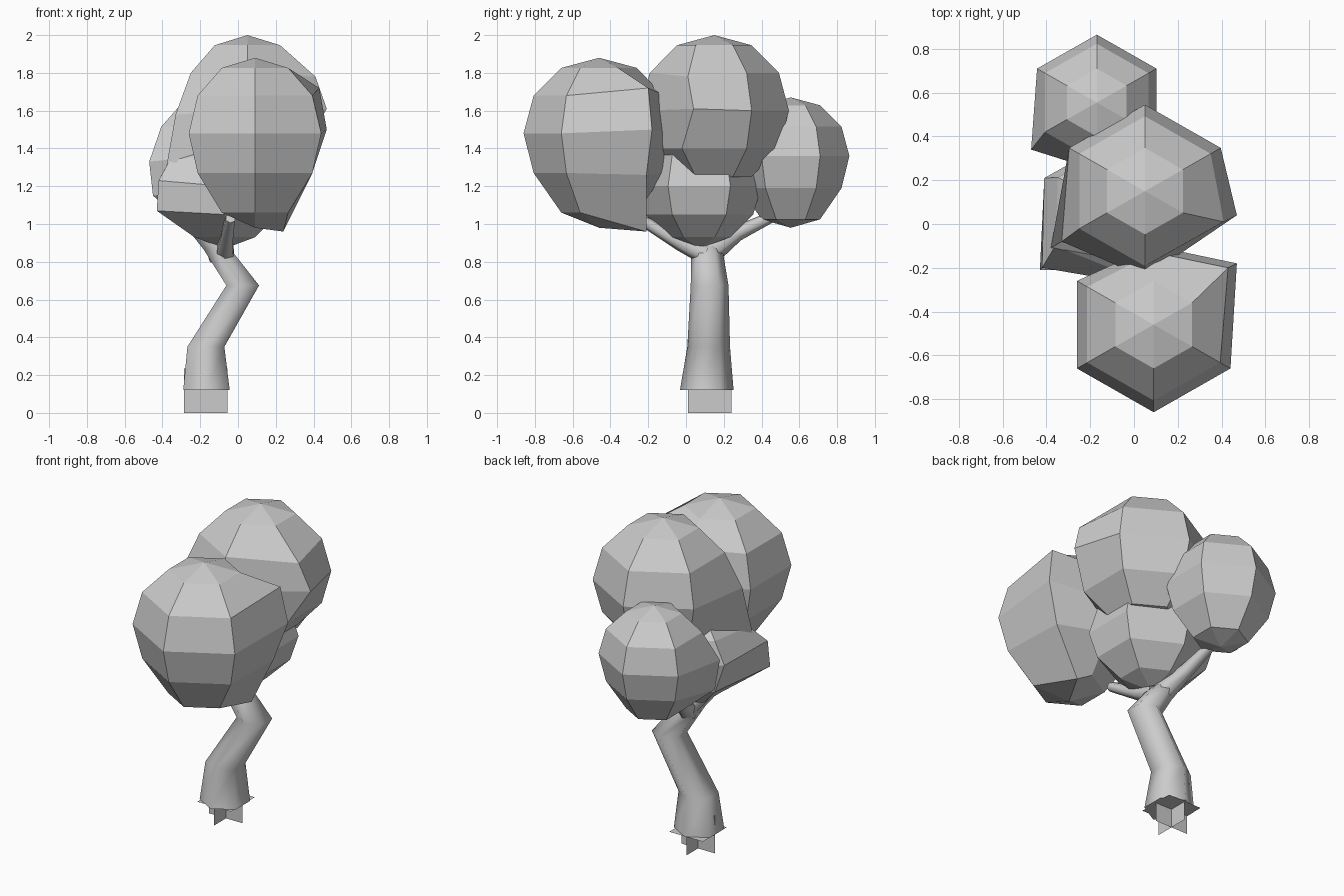
import bpy, bmesh
from math import sin, cos, pi, radians
from mathutils import Vector

if "Cube" in bpy.data.objects:
    bpy.data.objects.remove(bpy.data.objects["Cube"])


def make_object(name, bm, smooth=False):
    bmesh.ops.recalc_face_normals(bm, faces=bm.faces)
    me = bpy.data.meshes.new(name)
    bm.to_mesh(me)
    bm.free()
    ob = bpy.data.objects.new(name, me)
    bpy.context.collection.objects.link(ob)
    for p in me.polygons:
        p.use_smooth = smooth and len(p.vertices) == 4
    return ob


def bridge(bm, rings):
    for a, b in zip(rings, rings[1:]):
        n = len(a)
        for i in range(n):
            bm.faces.new((a[i], a[(i + 1) % n], b[(i + 1) % n], b[i]))


def foliage(name, centre, radius, low, pole, pulls):
    """Six-sided ball: low = (z of ring 4, z of ring 5), pulls = {(ring, side): position}.
    Rings count from the top, sides run counter-clockwise from 30 degrees."""
    bm = bmesh.new()
    cx, cy, cz = centre
    rx, ry, rz = radius
    rings = []
    for r in range(1, 6):
        t = r * pi / 6
        z = cz + rz * cos(t) if r < 4 else low[r - 4]
        ring = []
        for s in range(6):
            a = radians(30 + 60 * s)
            p = (cx + rx * sin(t) * cos(a), cy + ry * sin(t) * sin(a), z)
            ring.append(bm.verts.new(pulls.get((r, s), p)))
        rings.append(ring)
    bridge(bm, rings)
    for ring, z in ((rings[0], cz + rz), (rings[-1], pole)):
        tip = bm.verts.new((cx, cy, z))
        for i in range(6):
            bm.faces.new((ring[i], ring[(i + 1) % 6], tip))
    return make_object(name, bm)


def limb(name, path, level=False):
    """Six-sided tapering tube through (x, y, z, radius); level keeps rings horizontal."""
    bm = bmesh.new()
    pts = [Vector(p[:3]) for p in path]
    rings = []
    for i, p in enumerate(pts):
        d = pts[min(i + 1, len(pts) - 1)] - pts[max(i - 1, 0)]
        q = Vector((0, 0, 1)).rotation_difference(Vector((0, 0, 1)) if level else d)
        rings.append([bm.verts.new(p + q @ Vector((cos(a), sin(a), 0)) * path[i][3])
                      for a in (radians(30 + 60 * s) for s in range(6))])
    bridge(bm, rings)
    bm.faces.new(rings[0])
    bm.faces.new(rings[-1])
    return make_object(name, bm, True)


# Foliage balls
foliage("foliage_top", (0.05, 0.15, 1.6), (0.4, 0.395, 0.4), (1.4, 1.25), 1.23, {
    (3, 5): (0.47, 0.04, 1.61), (2, 5): (0.41, 0.01, 1.78),
    (3, 3): (-0.33, -0.08, 1.58), (4, 3): (-0.38, -0.11, 1.30)})
foliage("foliage_front", (0.09, -0.46, 1.48), (0.405, 0.4, 0.4), (1.27, 1.06), 0.98, {
    (2, 0): (0.43, -0.2, 1.72), (3, 0): (0.47, -0.18, 1.5),
    (4, 0): (0.39, -0.21, 1.26), (5, 0): (0.24, -0.21, 0.96),
    (3, 1): (0.09, -0.1, 1.48), (2, 1): (0.09, -0.13, 1.69)})
foliage("foliage_back", (-0.17, 0.555, 1.36), (0.315, 0.31, 0.31), (1.19, 1.025), 0.98, {
    (3, 3): (-0.47, 0.34, 1.33), (4, 3): (-0.45, 0.36, 1.15)})
foliage("foliage_centre", (-0.07, 0.07, 1.2), (0.37, 0.33, 0.33), (1.05, 0.93), 0.87, {
    (3, 2): (-0.41, 0.21, 1.23), (3, 3): (-0.42, -0.2, 1.23),
    (4, 3): (-0.43, -0.21, 1.07), (2, 3): (-0.36, -0.1, 1.34)})

# Trunk and branches
limb("trunk", [(-0.167, 0.11, 0.12, 0.142), (-0.17, 0.12, 0.35, 0.113),
               (0.025, 0.125, 0.675, 0.1), (-0.11, 0.11, 0.865, 0.083),
               (-0.22, 0.08, 0.98, 0.06)], True)
limb("branch_back", [(-0.1, 0.12, 0.84, 0.065), (-0.16, 0.27, 0.95, 0.042),
                     (-0.19, 0.5, 1.06, 0.026)])
limb("branch_front", [(-0.07, 0.1, 0.84, 0.055), (-0.065, -0.03, 0.9, 0.042),
                      (-0.04, -0.25, 1.03, 0.028)])

# Three crossed square planes at the root
bm = bmesh.new()
c, h = Vector((-0.17, 0.125, 0.117)), 0.115
for u, v in (((1, 0, 0), (0, 1, 0)), ((1, 0, 0), (0, 0, 1)), ((0, 1, 0), (0, 0, 1))):
    u, v = Vector(u) * h, Vector(v) * (h + 0.002)
    bm.faces.new([bm.verts.new(c + u * a + v * b)
                  for a, b in ((-1, -1), (1, -1), (1, 1), (-1, 1))])
make_object("root_planes", bm)
